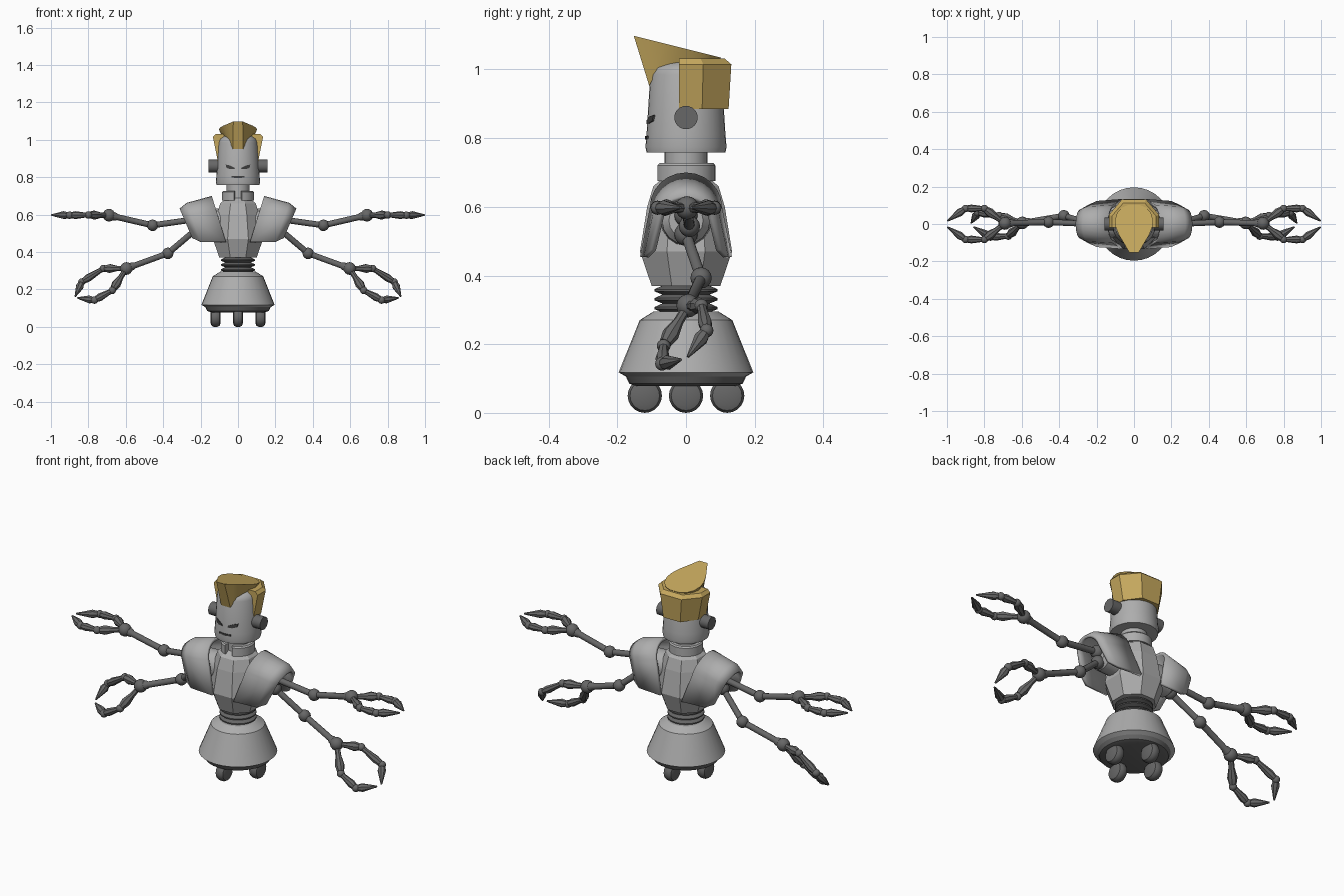
import bpy, bmesh, math
from mathutils import Vector, Matrix

if "Cube" in bpy.data.objects:
    bpy.data.objects.remove(bpy.data.objects["Cube"])


def material(name, color):
    m = bpy.data.materials.new(name)
    m.diffuse_color = (*color, 1)
    m.use_nodes = True
    m.node_tree.nodes["Principled BSDF"].inputs["Base Color"].default_value = m.diffuse_color
    return m


LIGHT = material("light_grey_metal", (0.42, 0.42, 0.42))
DARK = material("dark_grey_metal", (0.135, 0.135, 0.135))
BLACK = material("face_dark_grey", (0.05, 0.05, 0.05))
GOLD = material("gold_hair", (0.56, 0.39, 0.11))


def finish(name, bm, mat, smooth=None):
    bmesh.ops.recalc_face_normals(bm, faces=bm.faces)
    me = bpy.data.meshes.new(name)
    bm.to_mesh(me)
    bm.free()
    me.materials.append(mat)
    ob = bpy.data.objects.new(name, me)
    bpy.context.collection.objects.link(ob)
    if smooth:
        bpy.ops.object.select_all(action='DESELECT')
        ob.select_set(True)
        bpy.context.view_layer.objects.active = ob
        bpy.ops.object.shade_smooth_by_angle(angle=math.radians(smooth))
    return ob


def loft(name, rings, mat, closed=True, caps=True, smooth=None):
    """Skin a list of equally long point rings."""
    bm = bmesh.new()
    vs = [[bm.verts.new(p) for p in r] for r in rings]
    n = len(rings[0])
    for a, b in zip(vs, vs[1:]):
        for i in range(n if closed else n - 1):
            j = (i + 1) % n
            bm.faces.new((a[i], a[j], b[j], b[i]))
    if caps:
        bm.faces.new(vs[0])
        bm.faces.new(vs[-1])
    return finish(name, bm, mat, smooth)


def lathe(name, profile, mat, sides=32, origin=(0, 0, 0), axis=(0, 0, 1), smooth=30, turn=0.0):
    """Revolve (radius, height) pairs around an axis."""
    rot = Vector((0, 0, 1)).rotation_difference(Vector(axis)).to_matrix()
    o = Vector(origin)
    angles = [turn + 2 * math.pi * i / sides for i in range(sides)]
    rings = [[o + rot @ Vector((r * math.cos(a), r * math.sin(a), h)) for a in angles]
             for r, h in profile]
    return loft(name, rings, mat, smooth=smooth)


def rod(name, a, b, profile, sides=8):
    """Rod between two points; profile is (fraction along, radius)."""
    a, d = Vector(a), Vector(b) - Vector(a)
    lathe(name, [(r, t * d.length) for t, r in profile], DARK, sides, a, d.normalized(), 40)


def ball(name, c, r):
    bm = bmesh.new()
    bmesh.ops.create_uvsphere(bm, u_segments=14, v_segments=8, radius=r,
                              matrix=Matrix.Translation(c))
    finish(name, bm, DARK, 40)


# Base, wheels and bellows waist
lathe("base_plate", [(0.145, 0.078), (0.165, 0.085), (0.175, 0.106)], DARK)
lathe("base_skirt", [(0.172, 0.104), (0.196, 0.118), (0.188, 0.138), (0.135, 0.27), (0.095, 0.295)], LIGHT)
for x, y in ((0.12, 0), (-0.12, 0), (0, 0.12), (0, -0.12)):
    lathe("wheel", [(0.028, -0.027), (0.043, -0.022), (0.05, -0.01), (0.05, 0.01),
                    (0.043, 0.022), (0.028, 0.027)], DARK, 20, (x, y, 0.05), (1, 0, 0))
waist = [(0.07, 0.285)]
for k in range(3):
    z = 0.293 + k * 0.026
    waist += [(0.07, z), (0.092, z + 0.009), (0.092, z + 0.015), (0.07, z + 0.025)]
lathe("bellows_waist", waist, DARK)

# Eight-sided torso
k = 1 / math.cos(math.pi / 8)
lathe("torso", [(r * k, z) for r, z in ((0.10, 0.37), (0.134, 0.47), (0.113, 0.60),
                                        (0.095, 0.66), (0.06, 0.69))],
      LIGHT, 8, smooth=None, turn=math.pi / 8)

# Neck with a collar split at the front
lathe("neck", [(0.062, 0.67), (0.062, 0.775)], LIGHT)
arc = [math.radians(-90 + 14 + 332 * i / 28) for i in range(29)]
collar = []
for a in arc:
    c, s = math.cos(a), math.sin(a)
    collar.append([(c * r, s * r, z) for r, z in ((0.06, 0.675), (0.086, 0.675), (0.086, 0.72),
                                                  (0.08, 0.727), (0.06, 0.727))])
loft("neck_collar", collar, LIGHT, smooth=30)

# Head and ears
lathe("head", [(0.095, 0.758), (0.115, 0.758), (0.118, 0.775), (0.115, 0.81), (0.104, 0.985),
               (0.096, 1.005), (0.075, 1.02), (0.03, 1.028)], LIGHT, smooth=35)
for s in (1, -1):
    lathe("ear", [(0.034, 0.09), (0.034, 0.158)], DARK, 24, (0, 0, 0.86), (s, 0, 0))


# Thin face plates wrapped onto the head front
def face_plate(name, outline):
    rings = []
    for off in (-0.003, 0.004):
        ring = []
        for x, z in outline:
            r = 0.115 - (z - 0.81) * 0.063 + off
            ring.append((x, -math.sqrt(r * r - x * x), z))
        rings.append(ring)
    loft(name, rings, BLACK)


for s in (1, -1):
    face_plate("eye", [(s * x, z) for x, z in ((0.016, 0.843), (0.04, 0.843), (0.062, 0.85),
                                               (0.066, 0.868), (0.04, 0.862), (0.02, 0.852))])
face_plate("mouth", [(-0.035, 0.798), (0, 0.796), (0.035, 0.798), (0.035, 0.806),
                     (0, 0.806), (-0.035, 0.806)])

# Faceted hair wrapping sides and back
half = [(0.135, -0.02), (0.135, 0.05), (0.065, 0.132)]
plan = half + [(-x, y) for x, y in reversed(half)]


def hair_ring(sx, sy, z):
    return [(x * sx, y * sy if y > 0 else y, z) for x, y in plan]


loft("back_hair", [hair_ring(0.80, 0.94, 0.885), hair_ring(0.99, 1.0, 1.015),
                   hair_ring(0.88, 0.85, 1.032)], GOLD)

# Swept crest: tilted teardrop top narrowing onto the forehead
top_half = [(0.025, -0.152), (0.05, -0.11), (0.08, -0.06), (0.098, -0.015), (0.102, 0.02),
            (0.09, 0.06), (0.065, 0.088), (0.03, 0.102)]
low_half = [(0.028, -0.107, 0.952), (0.036, -0.098, 0.97), (0.045, -0.085, 0.995),
            (0.07, -0.03, 1.02), (0.085, 0.02, 1.02), (0.078, 0.055, 1.02),
            (0.058, 0.08, 1.02), (0.028, 0.095, 1.02)]
top = [(x, y, 1.06 - 0.25 * y) for x, y in top_half]


def mirrored(pts):
    return pts + [(-x, y, z) for x, y, z in reversed(pts)]


loft("hair_crest", [mirrored(low_half), mirrored(top)], GOLD, smooth=25)

# Arched shoulder pads: (y scale, top x, bottom x, top z, bottom z)
arch = [(-0.134, 0.0), (-0.105, 0.59)]
arch += [(-0.105 * math.cos(math.pi * i / 12), 0.59 + 0.41 * math.sin(math.pi * i / 12)) for i in range(1, 12)]
arch += [(0.105, 0.59), (0.134, 0.0)]
for s in (1, -1):
    rings = []
    for sy, xt, xb, zt, zb in ((1.0, 0.14, 0.065, 0.70, 0.455), (0.92, 0.275, 0.20, 0.663, 0.455),
                               (0.76, 0.312, 0.245, 0.632, 0.475)):
        rings.append([(s * (xb + (xt - xb) * t), y * sy, zb + (zt - zb) * t) for y, t in arch])
    pad = loft("shoulder_pad", rings, LIGHT, closed=False, caps=False, smooth=25)
    # make the shell thicken toward the inside of the arch
    p = pad.data.polygons[6]
    if p.normal.z < 0:
        pad.data.flip_normals()
    mod = pad.modifiers.new("thickness", 'SOLIDIFY')
    mod.thickness = 0.016
    mod.offset = -1
    lathe("shoulder_core", [(0.075, 0.08), (0.07, 0.2), (0.05, 0.225)], LIGHT, 16,
          (0, 0, 0.56), (s, 0, 0))

# Two jointed arms per side, each ending in two fingers
ARMS = [
    ("upper", [(0.23, 0, 0.575), (0.457, 0.01, 0.543), (0.69, 0.003, 0.597)],
     [[(0.80, 0.083, 0.598), (0.90, 0.083, 0.597), (0.998, 0.016, 0.598)],
      [(0.80, -0.083, 0.598), (0.90, -0.083, 0.597), (0.998, -0.016, 0.598)]]),
    ("lower", [(0.225, 0, 0.52), (0.375, 0.044, 0.393), (0.597, 0.006, 0.312)],
     [[(0.72, 0.045, 0.312), (0.835, 0.06, 0.24), (0.87, 0.005, 0.163)],
      [(0.672, -0.065, 0.195), (0.767, -0.07, 0.143), (0.858, -0.015, 0.155)]]),
]
for s in (1, -1):
    def side(p):
        return Vector((s * p[0], p[1], p[2]))
    for label, joints, fingers in ARMS:
        sh, el, wr = (side(p) for p in joints)
        ball(label + "_shoulder_ball", sh, 0.034)
        ball(label + "_elbow", el, 0.031)
        ball(label + "_wrist", wr, 0.034)
        rod(label + "_arm", sh, el, [(0, 0.016), (1, 0.016)], 12)
        rod(label + "_forearm", el, wr, [(0, 0.016), (0.8, 0.016), (0.84, 0.021), (1, 0.024)], 12)
        for f in fingers:
            a, b, c = (side(p) for p in f)
            rod(label + "_finger_base", wr, a, [(0, 0.014), (0.4, 0.015), (0.72, 0.025), (0.92, 0.018)])
            rod(label + "_finger_middle", a, b, [(0.04, 0.015), (0.2, 0.014), (0.7, 0.021), (0.92, 0.016)])
            rod(label + "_finger_tip", b, c, [(0.06, 0.015), (0.3, 0.022), (1, 0.004)])
            ball(label + "_knuckle", a, 0.020)
            ball(label + "_knuckle", b, 0.020)
